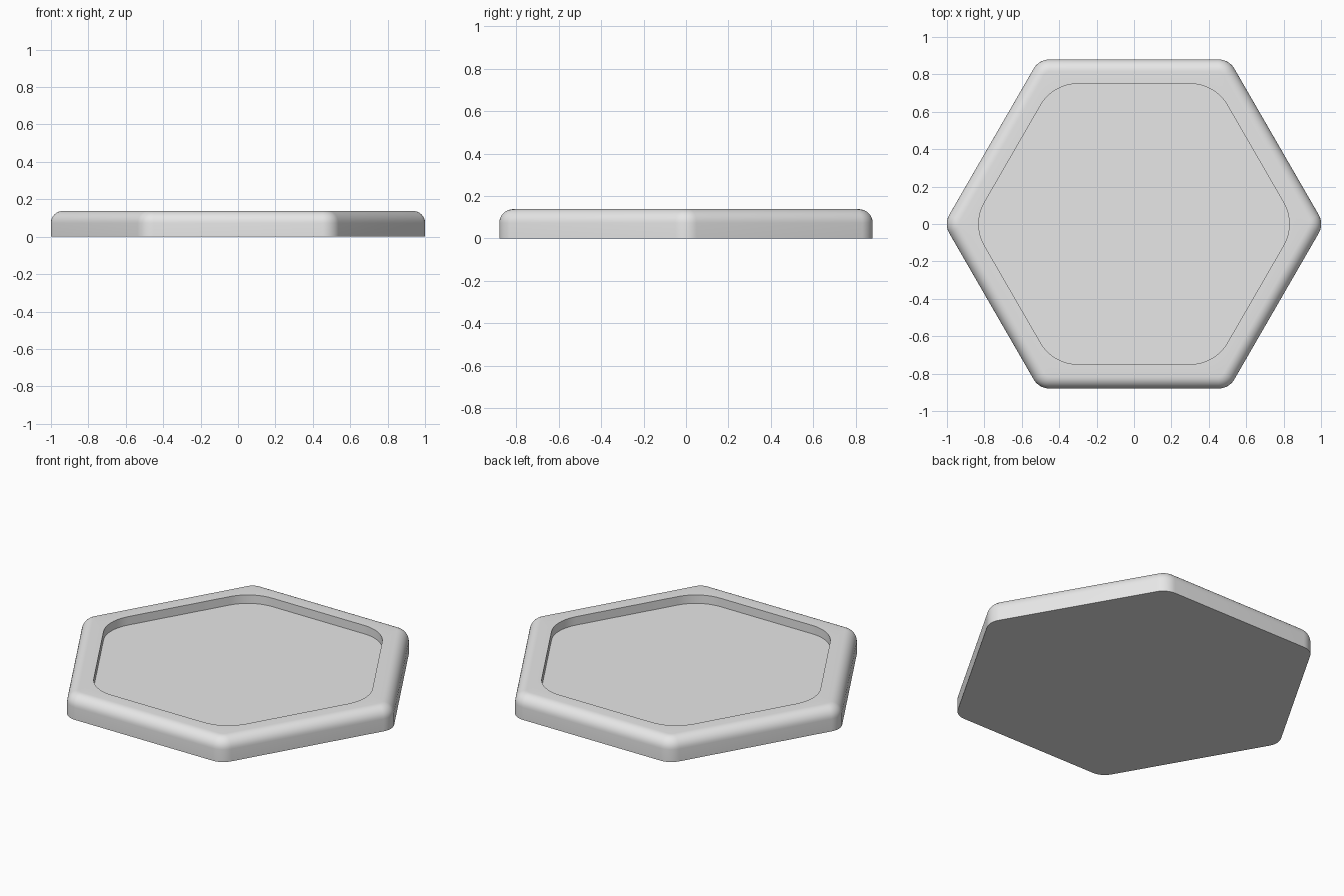
import bpy
import bmesh
from math import pi, sin, cos, radians

cube = bpy.data.objects.get("Cube")
if cube:
    bpy.data.objects.remove(cube, do_unlink=True)

APOTHEM, CORNER = 0.88, 0.1              # outer hexagon
POCKET_APOTHEM, POCKET_CORNER = 0.75, 0.23
HEIGHT, FLOOR, FILLET = 0.138, 0.088, 0.065
CORNER_STEPS, FILLET_STEPS = 10, 8


def hex_ring(bm, apothem, radius, z):
    """Rounded hexagon with corners on the x axis."""
    reach = (apothem - radius) / cos(pi / 6)
    ring = []
    for k in range(6):
        mid = k * pi / 3
        for i in range(CORNER_STEPS + 1):
            a = mid - pi / 6 + (pi / 3) * i / CORNER_STEPS
            ring.append(bm.verts.new((reach * cos(mid) + radius * cos(a),
                                      reach * sin(mid) + radius * sin(a), z)))
    return ring


def bridge(bm, lower, upper):
    n = len(lower)
    for i in range(n):
        j = (i + 1) % n
        bm.faces.new((lower[i], lower[j], upper[j], upper[i]))


bm = bmesh.new()

# Outer wall and rounded top edge
rings = [hex_ring(bm, APOTHEM, CORNER, 0)]
for i in range(FILLET_STEPS + 1):
    t = pi / 2 * i / FILLET_STEPS
    inset = FILLET * (1 - cos(t))
    rings.append(hex_ring(bm, APOTHEM - inset, CORNER - inset,
                          HEIGHT - FILLET + FILLET * sin(t)))

# Flat rim and straight pocket wall
for z in (HEIGHT, FLOOR):
    rings.append(hex_ring(bm, POCKET_APOTHEM, POCKET_CORNER, z))
for lower, upper in zip(rings, rings[1:]):
    bridge(bm, lower, upper)

# Base and pocket floor
bm.faces.new(list(reversed(rings[0])))
bm.faces.new(rings[-1])

mesh = bpy.data.meshes.new("hexagonal_tray")
bm.to_mesh(mesh)
bm.free()

tray = bpy.data.objects.new("hexagonal_tray", mesh)
bpy.context.collection.objects.link(tray)

# Plain grey material
grey = bpy.data.materials.new("light_grey")
grey.use_nodes = True
colour = (0.8, 0.8, 0.8, 1)
grey.diffuse_color = colour
grey.node_tree.nodes["Principled BSDF"].inputs["Base Color"].default_value = colour
mesh.materials.append(grey)

# Smooth curves, crisp pocket and base edges
bpy.ops.object.select_all(action='DESELECT')
tray.select_set(True)
bpy.context.view_layer.objects.active = tray
bpy.ops.object.shade_smooth_by_angle(angle=radians(30))
